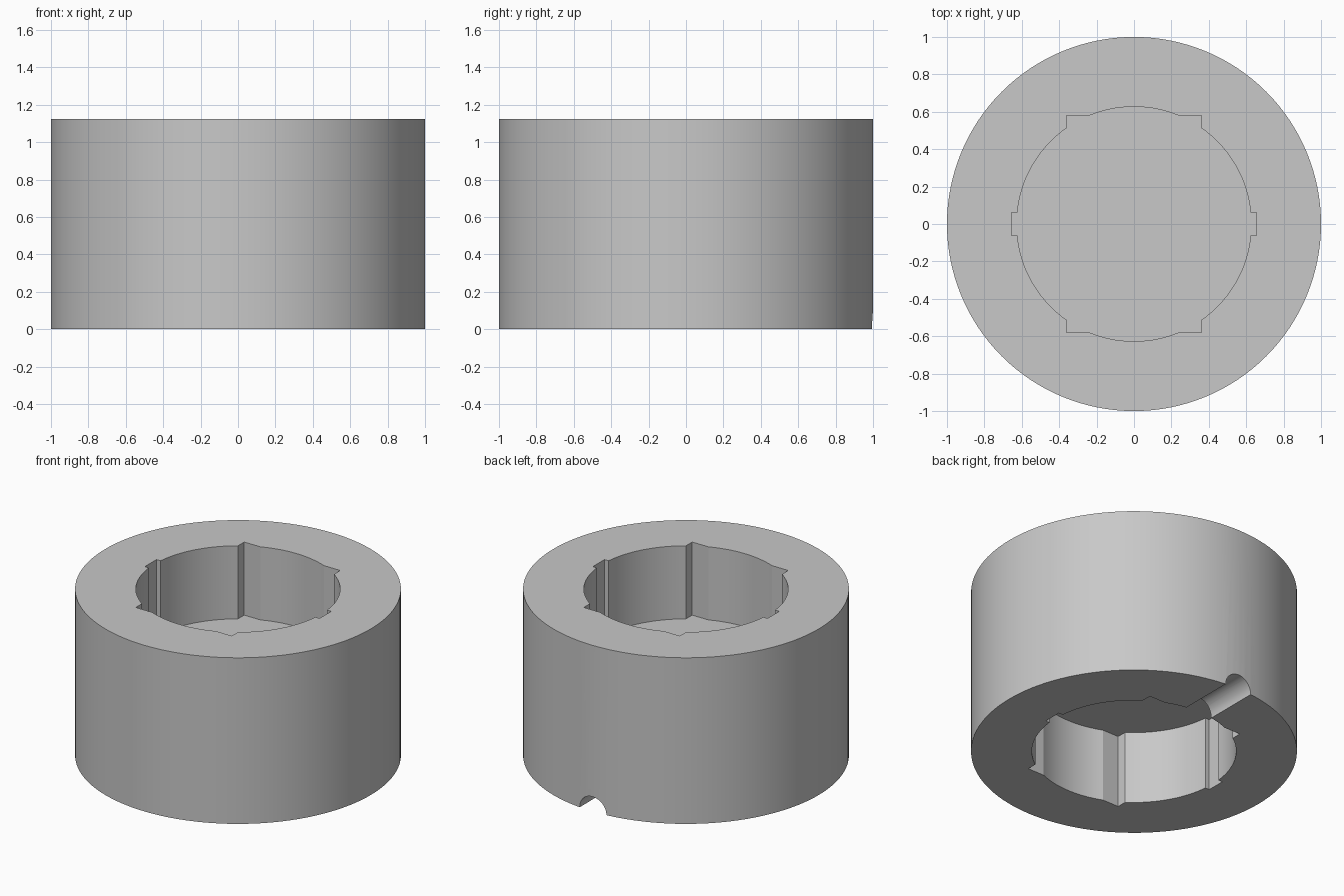
import bpy
from math import acos, asin, cos, pi, radians, sin

HEIGHT = 1.125
BORE_R = 0.627
BORE_DEPTH = 0.495
GROOVE_R = 0.1

default = bpy.data.objects.get("Cube")
if default:
    bpy.data.objects.remove(default, do_unlink=True)

grey = bpy.data.materials.new("plain grey")
grey.use_nodes = True
grey.diffuse_color = (0.58, 0.58, 0.58, 1)
grey.node_tree.nodes["Principled BSDF"].inputs["Base Color"].default_value = grey.diffuse_color


def arc(radius, start, end, steps):
    return [(radius * cos(start + (end - start) * i / steps),
             radius * sin(start + (end - start) * i / steps)) for i in range(steps + 1)]


def prism(name, outline, bottom, top):
    """Extrude a closed outline between two heights."""
    n = len(outline)
    verts = [(x, y, z) for z in (bottom, top) for x, y in outline]
    faces = [tuple(reversed(range(n))), tuple(range(n, 2 * n))]
    faces += [(i, (i + 1) % n, n + (i + 1) % n, n + i) for i in range(n)]
    mesh = bpy.data.meshes.new(name)
    mesh.from_pydata(verts, [], faces)
    mesh.materials.append(grey)
    obj = bpy.data.objects.new(name, mesh)
    bpy.context.collection.objects.link(obj)
    return obj


def bore_outline():
    """Round bore with two narrow side slots and four square corner notches."""
    slot_x, slot_y = 0.655, 0.0625
    notch_x, notch_y = 0.36, 0.58
    quarter = [(slot_x, slot_y)]
    quarter += arc(BORE_R, asin(slot_y / BORE_R), acos(notch_x / BORE_R), 20)
    quarter += [(notch_x, notch_y)]
    quarter += arc(BORE_R, asin(notch_y / BORE_R), pi / 2 - 0.02, 8)
    half = quarter + [(-x, y) for x, y in reversed(quarter)]
    return half + [(-x, -y) for x, y in half]


# Outer ring body
body = prism("collar_body", arc(1, 0, 2 * pi, 128)[:-1], 0, HEIGHT)

# Blind bores from both ends, leaving a solid web between them
outline = bore_outline()
cutters = [
    prism("top_bore_cutter", outline, HEIGHT - BORE_DEPTH, HEIGHT + 0.2),
    prism("bottom_bore_cutter", outline, -0.2, BORE_DEPTH),
]

# Half-round groove across the underside at the back
groove = prism("groove_cutter", arc(GROOVE_R, 0, 2 * pi, 48)[:-1], -1.2, -0.4)
groove.rotation_euler.x = radians(90)
cutters.append(groove)

bpy.context.view_layer.update()
bpy.ops.object.select_all(action="DESELECT")
body.select_set(True)
bpy.context.view_layer.objects.active = body
for cutter in cutters:
    cutter.hide_render = True
    cut = body.modifiers.new(cutter.name, "BOOLEAN")
    cut.operation = "DIFFERENCE"
    cut.solver = "EXACT"
    cut.object = cutter
    bpy.ops.object.modifier_apply(modifier=cut.name)
    bpy.data.objects.remove(cutter, do_unlink=True)

bpy.ops.object.shade_smooth_by_angle(angle=radians(15))
